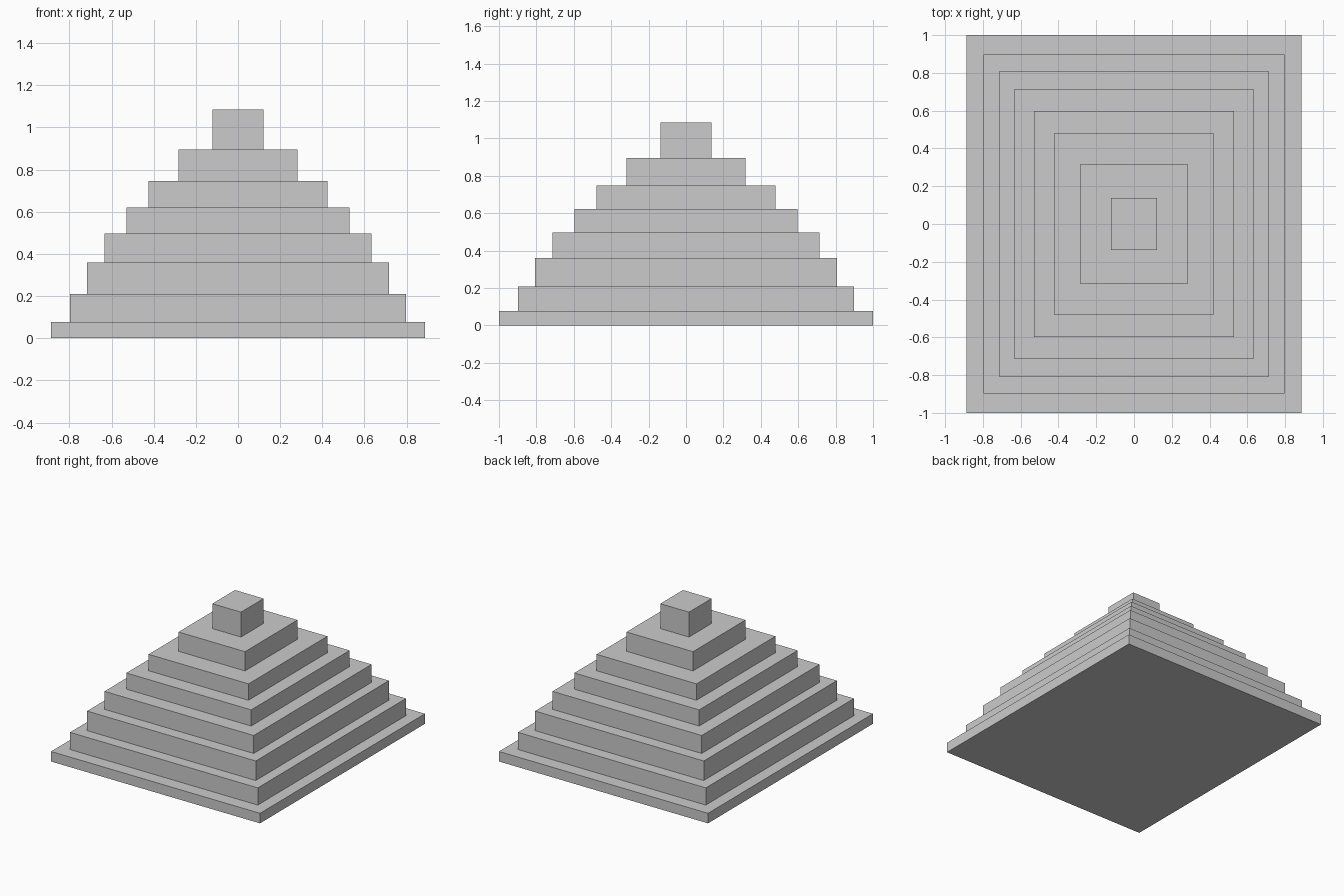
import bpy

if "Cube" in bpy.data.objects:
    bpy.data.objects.remove(bpy.data.objects["Cube"])

# Stepped pyramid: (half depth in y, top height) of each tier, bottom to top
TIERS = [(1.0, 0.077), (0.898, 0.209), (0.807, 0.359), (0.714, 0.497),
         (0.597, 0.621), (0.478, 0.747), (0.318, 0.895), (0.137, 1.086)]
X_RATIO = 0.887  # every tier is slightly narrower in x


def add_block(name, half_x, half_y, z0, z1):
    bpy.ops.mesh.primitive_cube_add(size=1, location=(0, 0, (z0 + z1) / 2))
    obj = bpy.context.object
    obj.name = name
    obj.scale = (2 * half_x, 2 * half_y, z1 - z0)
    bpy.ops.object.transform_apply(location=False, rotation=False, scale=True)
    return obj


# Stack the tiers, each resting on the one below
bottom = 0.0
for i, (half_y, top) in enumerate(TIERS, 1):
    name = "base_slab" if i == 1 else "top_block" if i == len(TIERS) else f"step_{i}"
    add_block(name, half_y * X_RATIO, half_y, bottom, top)
    bottom = top
